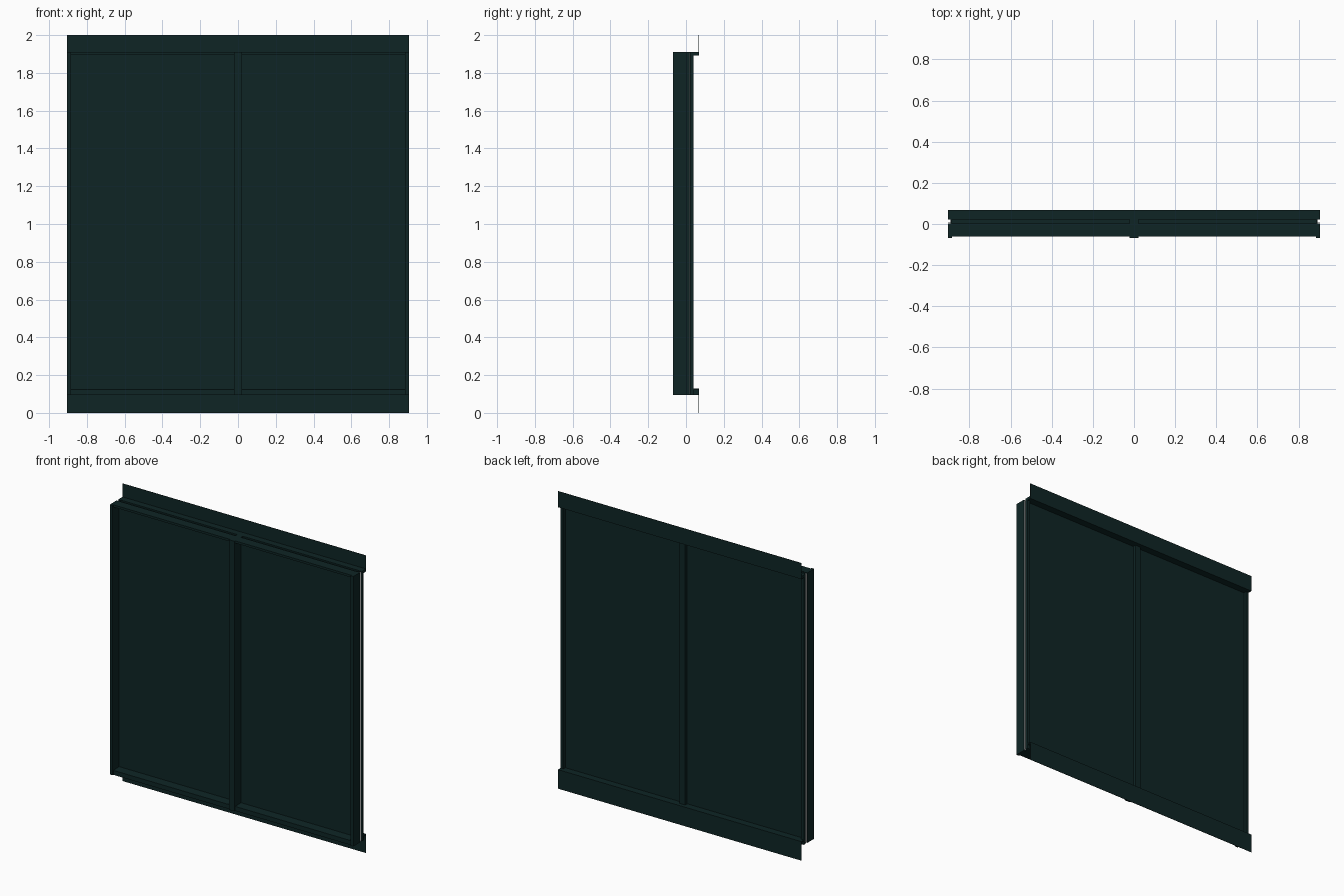
import bpy, bmesh

if "Cube" in bpy.data.objects:
    bpy.data.objects.remove(bpy.data.objects["Cube"])

def material(name, rgb):
    m = bpy.data.materials.new(name)
    m.diffuse_color = (*rgb, 1)
    m.use_nodes = True
    m.node_tree.nodes["Principled BSDF"].inputs["Base Color"].default_value = m.diffuse_color
    return m

DARK = material("dark green metal", (0.0045, 0.0185, 0.0185))
LIGHT = material("light grey seal", (0.65, 0.65, 0.65))

def extrude(name, pts, vec, mat):
    """Extrude a closed 3D profile along a vector."""
    bm = bmesh.new()
    f = bm.faces.new([bm.verts.new(p) for p in pts])
    r = bmesh.ops.extrude_face_region(bm, geom=[f])
    bmesh.ops.translate(bm, vec=vec, verts=[v for v in r["geom"] if isinstance(v, bmesh.types.BMVert)])
    bmesh.ops.recalc_face_normals(bm, faces=bm.faces)
    me = bpy.data.meshes.new(name)
    bm.to_mesh(me)
    bm.free()
    me.materials.append(mat)
    ob = bpy.data.objects.new(name, me)
    bpy.context.collection.objects.link(ob)
    return ob

def box(name, x0, x1, y0, y1, z0, z1, mat=DARK):
    return extrude(name, [(x0, y0, z0), (x1, y0, z0), (x1, y1, z0), (x0, y1, z0)], (0, 0, z1 - z0), mat)

W, F, B = 0.905, -0.068, 0.068      # half width, front and back planes
Z0, Z1 = 0.095, 1.91                # frame bottom and top

# Side jambs with an open groove in the outer face, and thin seals in it
jamb = [(.885, F), (W, F), (W, .003), (.892, .003), (.892, .022), (W, .022), (W, .04), (.885, .04)]
for s, side in ((-1, "left"), (1, "right")):
    extrude(side + "_jamb", [(s * x, y, Z0) for x, y in jamb], (0, 0, Z1 - Z0), DARK)
    for i, y in enumerate((.008, .0165)):
        xs = sorted((s * .892, s * .904))
        box(f"{side}_seal_{i}", *xs, y, y + .0008, Z0 + .005, Z1 - .005, LIGHT)

# Middle post
box("middle_post", -.021, .021, F, .04, Z0, Z1)

# Bottom rail with back skirt
sill = [(-.06, Z0), (B - .002, Z0), (B - .002, 0), (B, 0), (B, .128), (-.06, .125)]
extrude("bottom_rail", [(-.889, y, z) for y, z in sill], (1.778, 0, 0), DARK)
box("bottom_skirt", -W, W, B - .002, B, 0, .128)

# Top rail with a shallow trough and back upstand
head = [(-.06, 1.895), (B, 1.892), (B, 2), (B - .002, 2), (B - .002, Z1),
        (.022, Z1), (.022, 1.9), (.003, 1.9), (.003, Z1), (-.06, Z1)]
extrude("top_rail", [(-.889, y, z) for y, z in head], (1.778, 0, 0), DARK)
box("top_upstand", -W, W, B - .002, B, 1.892, 2)

# Ledge ends running out to the full width behind the jambs
for s in (-1, 1):
    xs = sorted((s * .885, s * W))
    box("bottom_ledge_end", *xs, .04, B, .12, .128)
    box("top_ledge_end", *xs, .04, B, 1.892, Z1)

# Two infill panels
for s, side in ((-1, "left"), (1, "right")):
    xs = sorted((s * .02, s * .887))
    box(side + "_panel", *xs, .002, .018, .12, 1.9)
